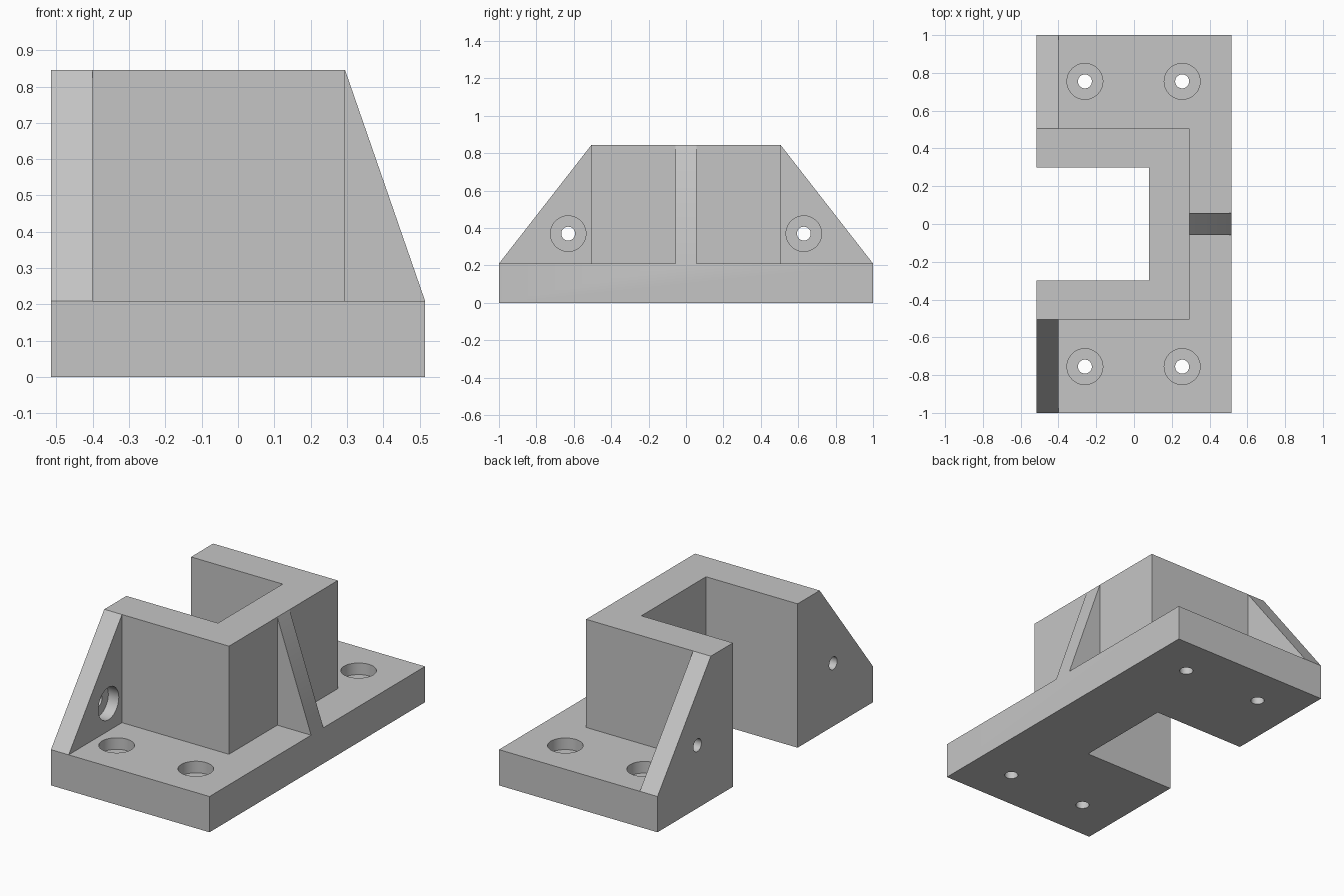
import bpy, bmesh, math

if "Cube" in bpy.data.objects:
    bpy.data.objects.remove(bpy.data.objects["Cube"])

XB, XF = -0.515, 0.515          # back and front of the bracket in x
BASE, TOP = 0.21, 0.845         # base thickness, total height
XW, YW = 0.295, 0.505           # outer faces of the upright housing

grey = bpy.data.materials.new("plain grey")
grey.diffuse_color = (0.56, 0.56, 0.56, 1)
grey.use_nodes = True
grey.node_tree.nodes["Principled BSDF"].inputs["Base Color"].default_value = grey.diffuse_color


def prism(name, pts, axis, lo, hi):
    """Extrude a 2D outline along an axis (outline uses the other two, in order)."""
    def place(p, t):
        v = list(p)
        v.insert("xyz".index(axis), t)
        return v
    bm = bmesh.new()
    a = [bm.verts.new(place(p, lo)) for p in pts]
    b = [bm.verts.new(place(p, hi)) for p in pts]
    bm.faces.new(a)
    bm.faces.new(b[::-1])
    n = len(pts)
    for i in range(n):
        bm.faces.new((a[i], a[(i + 1) % n], b[(i + 1) % n], b[i]))
    bmesh.ops.recalc_face_normals(bm, faces=bm.faces)
    me = bpy.data.meshes.new(name)
    bm.to_mesh(me)
    bm.free()
    me.materials.append(grey)
    ob = bpy.data.objects.new(name, me)
    bpy.context.collection.objects.link(ob)
    return ob


def rect(x0, y0, x1, y1):
    return [(x0, y0), (x1, y0), (x1, y1), (x0, y1)]


def circle(cx, cy, r, n=48):
    return [(cx + r * math.cos(2 * math.pi * i / n),
             cy + r * math.sin(2 * math.pi * i / n)) for i in range(n)]


def combine(target, other, op):
    m = target.modifiers.new("bool", 'BOOLEAN')
    m.operation, m.solver, m.object = op, 'EXACT', other
    bpy.context.view_layer.objects.active = target
    bpy.ops.object.modifier_apply(modifier=m.name)
    bpy.data.objects.remove(other)


# base plate and upright housing (run past the back, trimmed flush later)
bracket = prism("bracket", rect(XB - 0.1, -1, XF, 1), 'z', 0, BASE)
combine(bracket, prism("housing", rect(XB - 0.1, -YW, XW, YW), 'z', 0.1, TOP), 'UNION')

# sloped side gussets at the back
for s in (-1, 1):
    pts = [(s * 1.0, BASE), (s * YW, TOP), (s * 0.4, 0.7), (s * 0.4, 0.1), (s * 0.9, 0.1)]
    combine(bracket, prism("side_gusset", pts, 'x', XB - 0.1, -0.4), 'UNION')

# central rib on the front face
pts = [(XF, BASE), (XW, TOP), (0.2, 0.7), (0.2, 0.1), (0.4, 0.1)]
combine(bracket, prism("centre_rib", pts, 'y', -0.057, 0.057), 'UNION')

# trim the back flat and cut the open slot
combine(bracket, prism("back_trim", rect(-1, -2, XB, 2), 'z', -1, 2), 'DIFFERENCE')
combine(bracket, prism("slot", rect(-1.2, -0.3, 0.08, 0.3), 'z', -1.1, 2.1), 'DIFFERENCE')

# counterbored screw holes: four in the base, one in each gusset
for s in (-1, 1):
    for x in (-0.26, 0.255):
        for r, lo in ((0.095, BASE - 0.068), (0.037, -0.2)):
            combine(bracket, prism("base_hole", circle(x, s * 0.755, r), 'z', lo, 0.5 if x > -0.2 else 0.4), 'DIFFERENCE')
    for r, lo in ((0.095, -0.4 - 0.068), (0.037, -0.8)):
        combine(bracket, prism("gusset_hole", circle(s * 0.63, 0.37, r), 'x', lo, 0.0), 'DIFFERENCE')

bpy.ops.object.select_all(action='DESELECT')
bracket.select_set(True)
bpy.context.view_layer.objects.active = bracket
bpy.ops.object.shade_smooth_by_angle(angle=math.radians(20))
